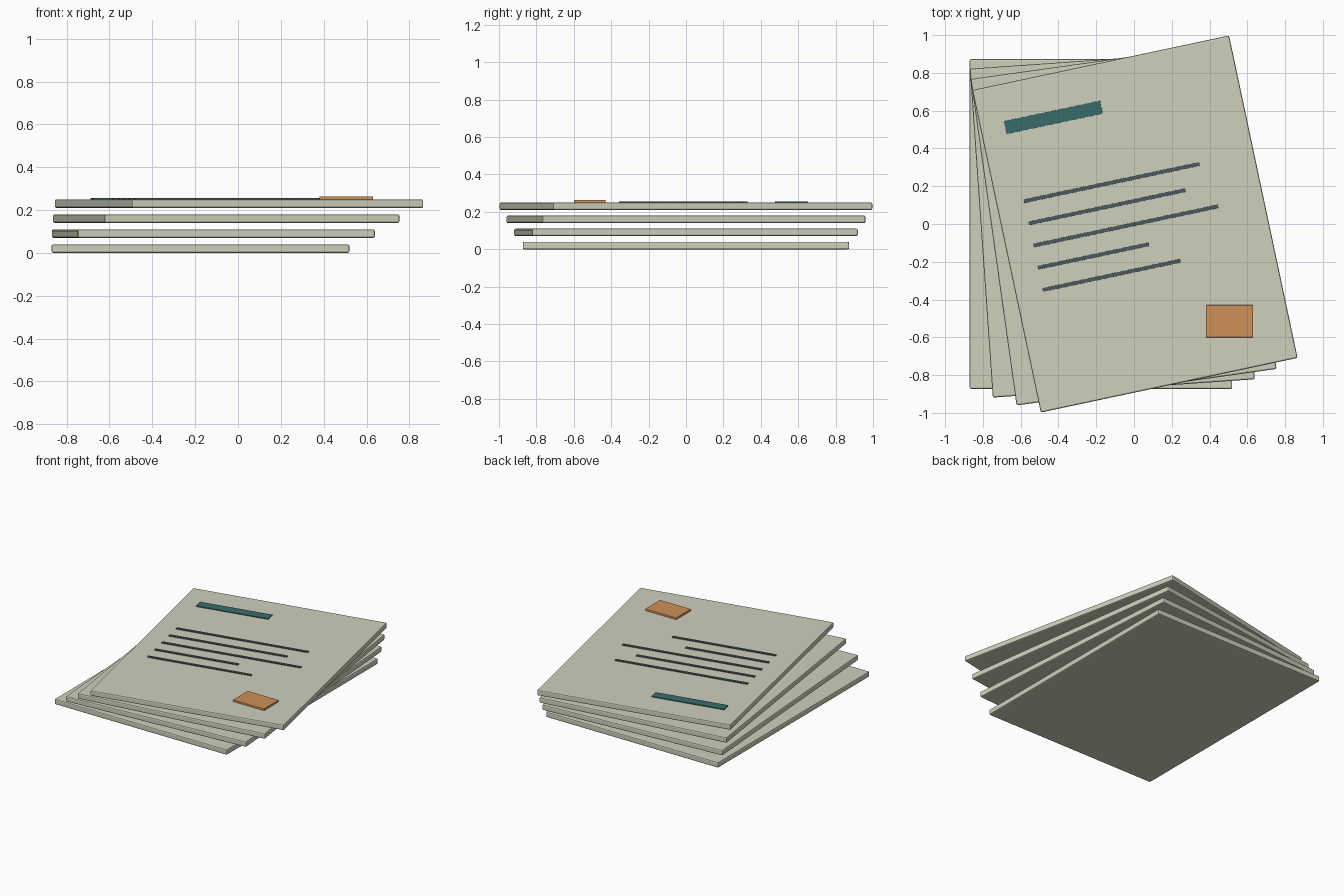
import bpy
from math import radians
from mathutils import Matrix, Vector

cube = bpy.data.objects.get("Cube")
if cube:
    bpy.data.objects.remove(cube, do_unlink=True)


def material(name, color):
    mat = bpy.data.materials.new(name)
    mat.use_nodes = True
    mat.diffuse_color = (*color, 1)
    bsdf = next(n for n in mat.node_tree.nodes if n.type == 'BSDF_PRINCIPLED')
    bsdf.inputs["Base Color"].default_value = (*color, 1)
    return mat


paper = material("warm_paper", (0.62, 0.63, 0.50))
teal = material("dark_teal", (0.04, 0.15, 0.15))
ink = material("slate_ink", (0.07, 0.10, 0.12))
orange = material("burnt_orange", (0.62, 0.28, 0.10))


def slab(name, size, center, bottom, angle, mat, bevel):
    """Thin bevelled block resting at the given height."""
    bpy.ops.mesh.primitive_cube_add(size=1)
    obj = bpy.context.object
    obj.name = name
    obj.data.transform(Matrix.Diagonal((*size, 1)))
    obj.location = (center[0], center[1], bottom + size[2] / 2)
    obj.rotation_euler.z = angle
    obj.data.materials.append(mat)
    mod = obj.modifiers.new("Soft edges", 'BEVEL')
    mod.width = bevel
    mod.segments = 2
    return obj


# Fanned stack of sheets
THICK, GAP, COUNT = 0.04, 0.07, 4
for i in range(COUNT):
    turn = radians(4 * i)
    middle = Vector((-0.175 + 0.06 * i, 0))
    slab(f"sheet_{i + 1}", (1.39, 1.745, THICK), middle, GAP * i, turn, paper, 0.008)
top = GAP * (COUNT - 1) + THICK


def printed(name, start, y, length, width, mat):
    """Raised strip aligned with the top sheet."""
    offset = Vector((start + length / 2, y))
    offset.rotate(Matrix.Rotation(turn, 2))
    slab(name, (length, width, 0.008), middle + offset, top - 0.002, turn, mat, 0.001)


# Heading bar and text lines
printed("heading_bar", -0.565, 0.642, 0.52, 0.07, teal)
for i, length in enumerate((0.95, 0.85, 1.0, 0.6, 0.745)):
    printed(f"text_line_{i + 1}", -0.55, 0.24 - 0.12 * i, length, 0.02, ink)

# Stamp square to the bottom sheet
slab("stamp", (0.25, 0.17, 0.016), (0.505, -0.515), top - 0.002, 0, orange, 0.003)
